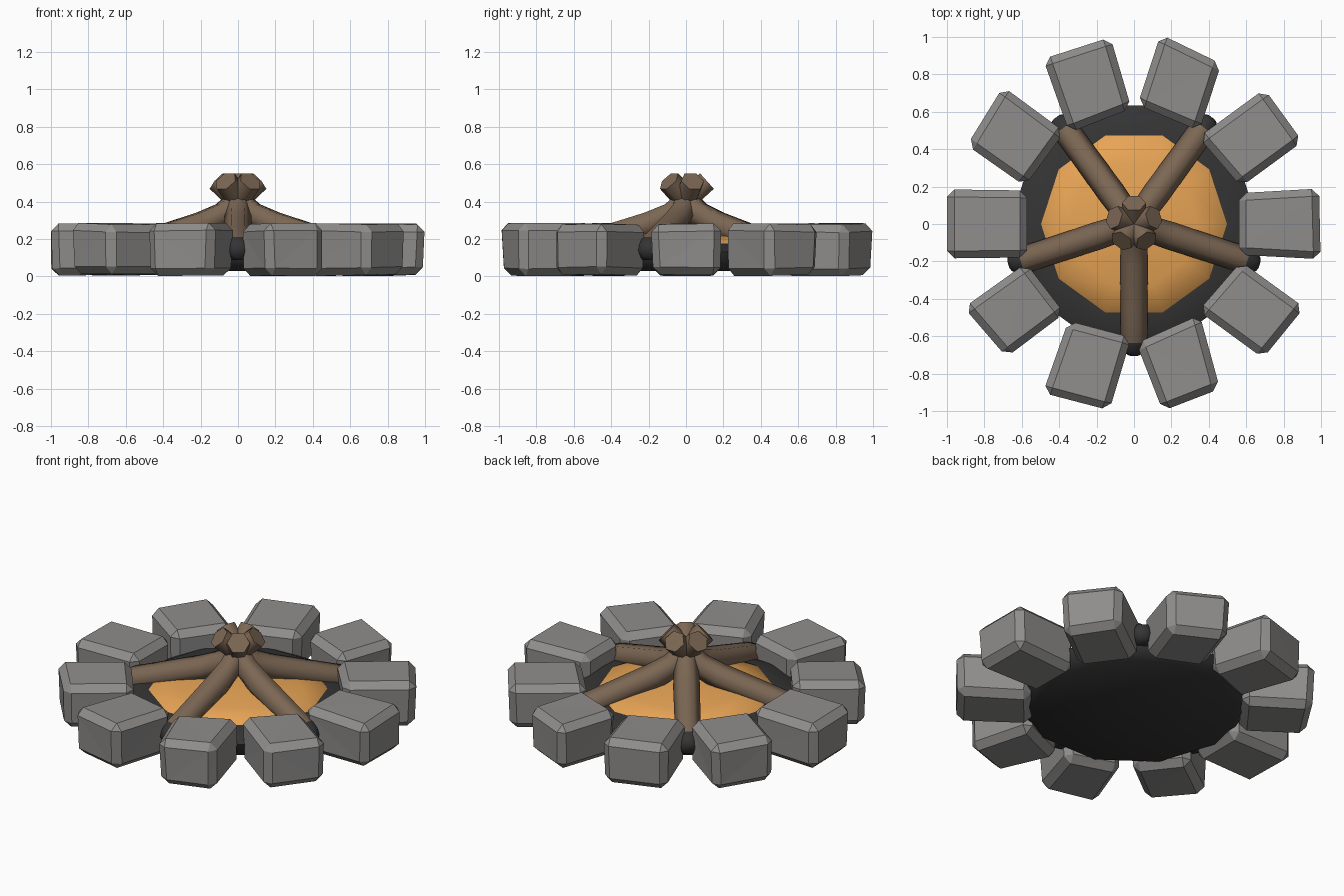
import bpy, bmesh, math, random
from mathutils import Vector, Matrix

if "Cube" in bpy.data.objects:
    bpy.data.objects.remove(bpy.data.objects["Cube"])

random.seed(4)


def material(name, rgb):
    m = bpy.data.materials.new(name)
    m.diffuse_color = (*rgb, 1.0)
    m.use_nodes = True
    m.node_tree.nodes["Principled BSDF"].inputs["Base Color"].default_value = m.diffuse_color
    return m


STONE = material("grey stone", (0.275, 0.268, 0.262))
BARK = material("brown bark", (0.20, 0.135, 0.088))
CHAR = material("charcoal", (0.035, 0.035, 0.035))
EMBER = material("orange ember", (0.83, 0.385, 0.095))


def finish(name, bm, mats, smooth_angle=None):
    bmesh.ops.recalc_face_normals(bm, faces=bm.faces[:])
    mesh = bpy.data.meshes.new(name)
    bm.to_mesh(mesh)
    bm.free()
    for m in mats:
        mesh.materials.append(m)
    ob = bpy.data.objects.new(name, mesh)
    bpy.context.collection.objects.link(ob)
    if smooth_angle:
        bpy.ops.object.select_all(action='DESELECT')
        ob.select_set(True)
        bpy.context.view_layer.objects.active = ob
        bpy.ops.object.shade_smooth_by_angle(angle=math.radians(smooth_angle))
    return ob


def loft(bm, rings):
    """Skin a list of equal vertex rings and cap both ends."""
    rings = [[bm.verts.new(p) for p in ring] for ring in rings]
    n = len(rings[0])
    sides = []
    for a, b in zip(rings, rings[1:]):
        sides.append([bm.faces.new((a[i], a[(i + 1) % n], b[(i + 1) % n], b[i]))
                      for i in range(n)])
    start, end = bm.faces.new(rings[0]), bm.faces.new(rings[-1])
    return sides, start, end


def lathe(name, profile, mat):
    """Ten-sided turned solid from (radius, height) pairs."""
    bm = bmesh.new()
    loft(bm, [[(r * math.cos(math.tau * i / 10), r * math.sin(math.tau * i / 10), z)
               for i in range(10)] for r, z in profile])
    return finish(name, bm, [mat], 65)


# Ash bed and glowing centre
lathe("ash_bed", [(0.02, 0.03), (0.58, 0.03), (0.65, 0.08), (0.665, 0.13),
                  (0.60, 0.16), (0.49, 0.178), (0.02, 0.18)], CHAR)
lathe("ember_dome", [(0.505, 0.165), (0.495, 0.18), (0.34, 0.213),
                     (0.17, 0.237), (0.02, 0.245)], EMBER)

# Ring of irregular stones: distance of the inner right and left corners,
# outer right and left corners, then inner and outer half width
STONES = [
    (0.56, 0.56, 1.00, 0.99, 0.165, 0.190),
    (0.58, 0.55, 0.99, 0.99, 0.175, 0.175),
    (0.58, 0.61, 0.96, 1.01, 0.180, 0.180),
    (0.59, 0.57, 0.99, 0.99, 0.180, 0.190),
    (0.59, 0.59, 1.00, 0.97, 0.180, 0.185),
    (0.57, 0.57, 1.00, 1.00, 0.180, 0.185),
    (0.59, 0.58, 1.00, 0.97, 0.170, 0.175),
    (0.60, 0.58, 1.01, 0.99, 0.175, 0.185),
    (0.61, 0.57, 1.00, 0.98, 0.185, 0.165),
    (0.55, 0.58, 0.98, 1.00, 0.175, 0.175)]


def stone(index, in_r, in_l, out_r, out_l, in_half, out_half):
    bm = bmesh.new()
    bmesh.ops.create_cube(bm, size=2.0)
    for v in bm.verts:
        outer, left = v.co.x > 0, v.co.y > 0
        reach = (out_l if left else out_r) if outer else (in_l if left else in_r)
        half = out_half if outer else in_half
        # The underside draws in slightly
        tuck = 0.0 if v.co.z > 0 else random.uniform(0.0, 0.015)
        v.co = Vector((reach - tuck * v.co.x, v.co.y * (half - tuck),
                       0.144 + v.co.z * (0.144 - random.uniform(0.0, 0.014))))
    bmesh.ops.bevel(bm, geom=bm.edges[:], offset=0.04, segments=1,
                    affect='EDGES', clamp_overlap=True)
    bm.transform(Matrix.Rotation(math.tau * index / 10, 4, 'Z'))
    bmesh.ops.triangulate(bm, faces=[f for f in bm.faces if len(f.verts) > 3])
    finish(f"stone_{index + 1}", bm, [STONE])


for i, row in enumerate(STONES):
    stone(i, *row)


# Bent six-sided logs crossing at the middle: (distance, height, thickness)
LOG_PATH = [(0.70, 0.135, 0.035), (0.675, 0.14, 0.06), (0.62, 0.152, 0.072),
            (0.45, 0.205, 0.072), (0.20, 0.28, 0.075), (0.08, 0.335, 0.07),
            (0.0, 0.41, 0.064), (-0.06, 0.464, 0.065), (-0.112, 0.510, 0.064)]


def log(index):
    bm = bmesh.new()
    rings = []
    last = len(LOG_PATH) - 1
    for k, (r, z, t) in enumerate(LOG_PATH):
        a, b = LOG_PATH[max(k - 1, 0)], LOG_PATH[min(k + 1, last)]
        along = Vector((b[0] - a[0], 0, b[1] - a[1])).normalized()
        side = Vector((0, 1, 0))
        up = side.cross(along)
        rings.append([Vector((r, 0, z)) + t * (math.cos(math.tau * i / 6) * side
                      + math.sin(math.tau * i / 6) * up) for i in range(6)])
    sides, start, end = loft(bm, rings)
    # Charred foot
    for face in sides[0] + sides[1] + [start]:
        face.material_index = 1
    bm.transform(Matrix.Rotation(math.radians(-90 + 72 * index), 4, 'Z'))
    finish(f"log_{index + 1}", bm, [BARK, CHAR], 65)


for i in range(5):
    log(i)
